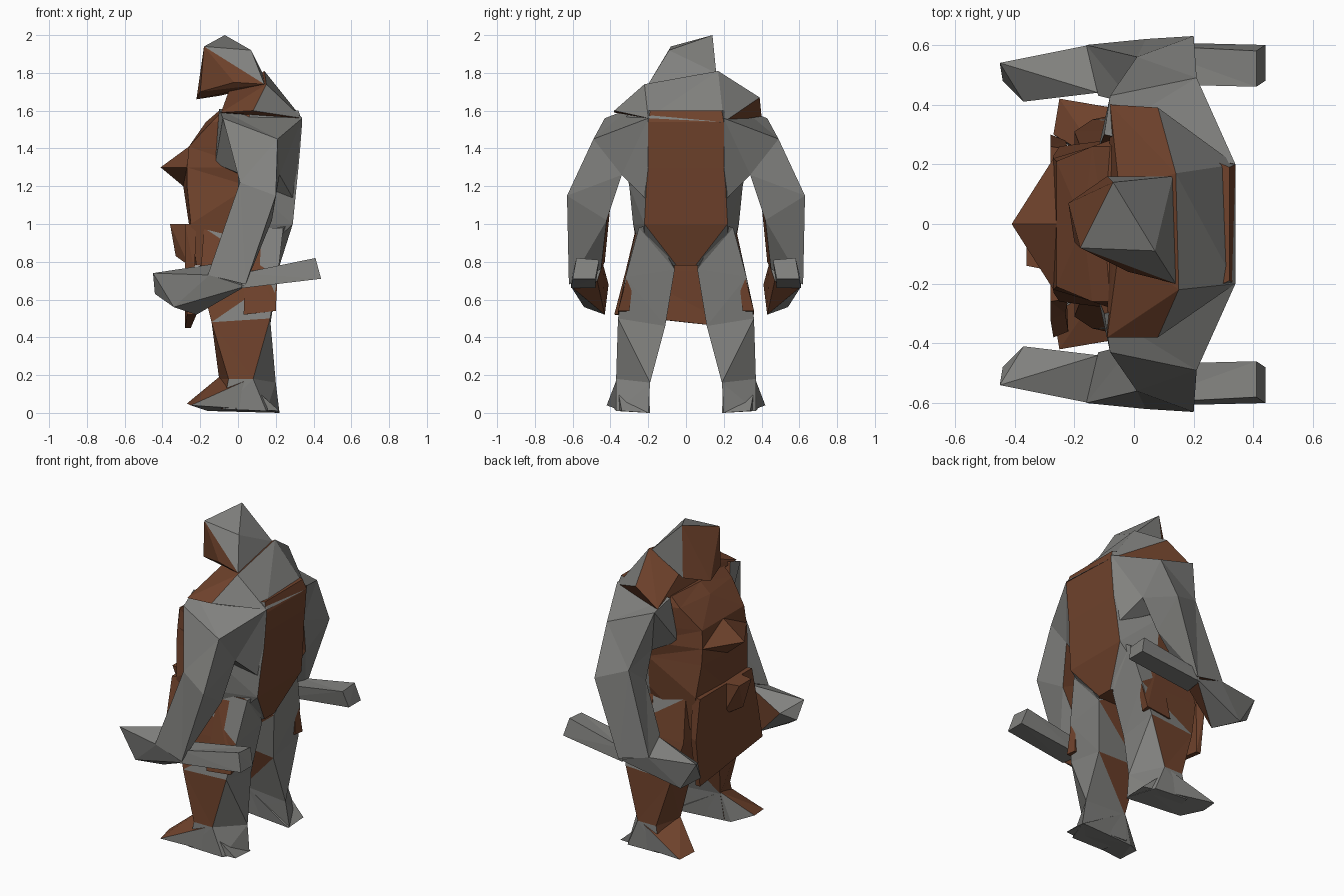
import bpy, bmesh

brown = bpy.data.materials.new("brown")
brown.diffuse_color = (0.16, 0.055, 0.025, 1)
grey = bpy.data.materials.new("grey")
grey.diffuse_color = (0.22, 0.22, 0.21, 1)


def finish(bm, name, is_brown):
    """Flat-shaded object, each face grey or brown by its direction and place."""
    bmesh.ops.triangulate(bm, faces=[f for f in bm.faces if len(f.verts) > 3])
    bmesh.ops.recalc_face_normals(bm, faces=bm.faces)
    bm.normal_update()
    for f in bm.faces:
        f.material_index = int(is_brown(f.normal, f.calc_center_median()))
    me = bpy.data.meshes.new(name)
    bm.to_mesh(me)
    bm.free()
    me.materials.append(grey)
    me.materials.append(brown)
    ob = bpy.data.objects.new(name, me)
    bpy.context.collection.objects.link(ob)


def loft(name, rings, is_brown, side=1):
    bm = bmesh.new()
    loops = [[bm.verts.new((x, y * side, z)) for x, y, z in r] for r in rings]
    n = len(loops[0])
    for a, b in zip(loops, loops[1:]):
        for i in range(n):
            j = (i + 1) % n
            bm.faces.new((a[i], a[j], b[j], b[i]))
    bm.faces.new(loops[0])
    bm.faces.new(loops[-1])
    finish(bm, name, is_brown)


def hull(name, pts, is_brown, side=1):
    bm = bmesh.new()
    for x, y, z in pts:
        bm.verts.new((x, y * side, z))
    bmesh.ops.convex_hull(bm, input=bm.verts)
    bmesh.ops.delete(bm, geom=[v for v in bm.verts if not v.link_faces], context='VERTS')
    finish(bm, name, is_brown)


def all_brown(n, c):
    return True


# torso: front centre, chest corner, flank, back corner, mirrored per ring
def torso_ring(z, front, cx, cy, flank, bx, by):
    half = [(cx, cy, z), (0.06, flank, z), (bx, by, z)]
    return [(front, 0, z)] + half + [(x, -y, zz) for x, y, zz in reversed(half)]


loft("torso", [
    torso_ring(1.60, -0.10, -0.08, 0.26, 0.30, 0.32, 0.19),
    torso_ring(1.54, -0.17, -0.14, 0.26, 0.33, 0.34, 0.20),
    torso_ring(1.41, -0.26, -0.26, 0.21, 0.33, 0.33, 0.20),
    torso_ring(1.30, -0.41, -0.27, 0.22, 0.32, 0.32, 0.20),
    torso_ring(1.20, -0.29, -0.27, 0.23, 0.30, 0.31, 0.21),
    torso_ring(1.00, -0.26, -0.25, 0.26, 0.28, 0.29, 0.22),
    torso_ring(0.78, -0.24, -0.22, 0.24, 0.22, 0.22, 0.05),
], lambda n, c: not (abs(n.y) > 0.4 and n.x > 0.1))

# neck and sloping shoulders
hull("neck_and_shoulders", [
    (0.34, -0.2, 1.56), (0.34, 0.2, 1.54), (0.15, -0.22, 1.74), (0.14, 0.17, 1.81),
    (-0.09, -0.38, 1.59), (-0.08, 0.40, 1.57), (0.08, 0.39, 1.67), (0.08, -0.38, 1.6),
    (-0.05, -0.08, 1.70), (-0.05, 0.12, 1.70),
], lambda n, c: n.x < 0.35)

# head, slightly turned, with overhanging face
hull("head", [
    (-0.07, 0.14, 2.0), (-0.18, -0.08, 1.94), (0.07, -0.09, 1.92),
    (-0.22, 0.07, 1.66), (-0.20, -0.06, 1.70), (-0.09, 0.16, 1.68),
    (-0.02, -0.16, 1.75), (0.14, -0.2, 1.74), (0.13, 0.16, 1.80),
], lambda n, c: n.x < -0.2 or n.z < -0.3)

# front apron and belt pouch
loft("apron", [
    [(-0.28, -0.26, 1.0), (-0.28, 0.26, 1.0), (-0.22, 0.25, 1.0), (-0.22, -0.25, 1.0)],
    [(-0.28, -0.32, 0.75), (-0.28, 0.30, 0.75), (-0.23, 0.28, 0.75), (-0.23, -0.30, 0.75)],
    [(-0.27, -0.38, 0.52), (-0.28, 0.26, 0.45), (-0.25, 0.26, 0.45), (-0.22, -0.36, 0.52)],
], all_brown)
hull("belt_pouch", [
    (-0.36, -0.14, 1.0), (-0.36, -0.02, 1.0), (-0.26, -0.16, 1.0), (-0.26, 0.0, 1.0),
    (-0.33, -0.10, 0.83), (-0.26, -0.14, 0.78), (-0.26, 0.0, 0.8),
], all_brown)

for side, label in ((-1, "right"), (1, "left")):
    def inner(n, c, s=side):
        return n.y * s < -0.35 and n.x < 0.5

    # arm: shoulder root, shoulder, elbow, wrist
    loft(label + "_arm", [
        [(-0.10, 0.30, 1.61), (0.34, 0.20, 1.56), (0.30, 0.20, 1.12), (-0.12, 0.25, 1.32)],
        [(-0.08, 0.43, 1.56), (0.21, 0.49, 1.45), (0.22, 0.34, 1.26), (0.00, 0.34, 1.27)],
        [(0.01, 0.56, 1.22), (0.20, 0.63, 1.15), (0.18, 0.42, 1.02), (0.00, 0.40, 1.10)],
        [(-0.16, 0.60, 0.73), (0.04, 0.62, 0.68), (0.01, 0.45, 0.76), (-0.12, 0.43, 0.80)],
    ], inner, side)

    # hand reaching forward
    hull(label + "_hand", [
        (-0.45, 0.54, 0.74), (-0.44, 0.48, 0.63), (-0.37, 0.41, 0.68), (-0.34, 0.54, 0.56),
        (-0.22, 0.43, 0.52), (-0.15, 0.60, 0.73), (-0.12, 0.44, 0.79), (0.04, 0.61, 0.67),
        (0.0, 0.47, 0.70),
    ], lambda n, c, s=side: n.y * s < -0.2 and c.x > -0.3, side)

    # bar held in the hand, sticking out behind
    loft(label + "_bar", [
        [(0.44, 0.48, 0.71), (0.44, 0.60, 0.71), (0.41, 0.58, 0.82), (0.41, 0.46, 0.81)],
        [(0.00, 0.48, 0.66), (0.02, 0.61, 0.66), (0.02, 0.60, 0.74), (0.00, 0.47, 0.74)],
    ], lambda n, c: False, side)

    # leg: hip, thigh, knee, ankle
    loft(label + "_leg", [
        [(-0.20, 0.06, 0.98), (-0.18, 0.26, 0.98), (0.24, 0.25, 0.98), (0.27, 0.19, 1.0)],
        [(-0.20, 0.07, 0.72), (-0.20, 0.31, 0.72), (0.21, 0.32, 0.72), (0.21, 0.06, 0.76)],
        [(-0.14, 0.13, 0.48), (-0.14, 0.35, 0.48), (0.17, 0.36, 0.50), (0.17, 0.11, 0.46)],
        [(-0.10, 0.20, 0.18), (-0.05, 0.37, 0.18), (0.08, 0.37, 0.18), (0.20, 0.19, 0.16)],
        [(-0.12, 0.21, 0.02), (-0.08, 0.38, 0.02), (0.15, 0.37, 0.01), (0.22, 0.20, 0.0)],
    ], lambda n, c: n.x < -0.2 or (c.x < 0.05 and c.z > 0.15), side)

    # wedge foot
    hull(label + "_foot", [
        (-0.27, 0.30, 0.05), (-0.25, 0.42, 0.04), (-0.14, 0.26, 0.13), (-0.10, 0.20, 0.19),
        (0.04, 0.37, 0.17), (0.22, 0.34, 0.01), (0.22, 0.19, 0.0), (-0.16, 0.22, 0.01),
    ], lambda n, c, s=side: n.x < -0.2 and n.z > 0.3, side)

    # hip flap beside the thigh
    hull(label + "_hip_flap", [
        (0.04, 0.27, 0.95), (0.22, 0.25, 0.95), (0.03, 0.36, 0.52), (0.20, 0.36, 0.54),
        (0.04, 0.30, 0.52), (0.19, 0.30, 0.54),
    ], all_brown, side)
